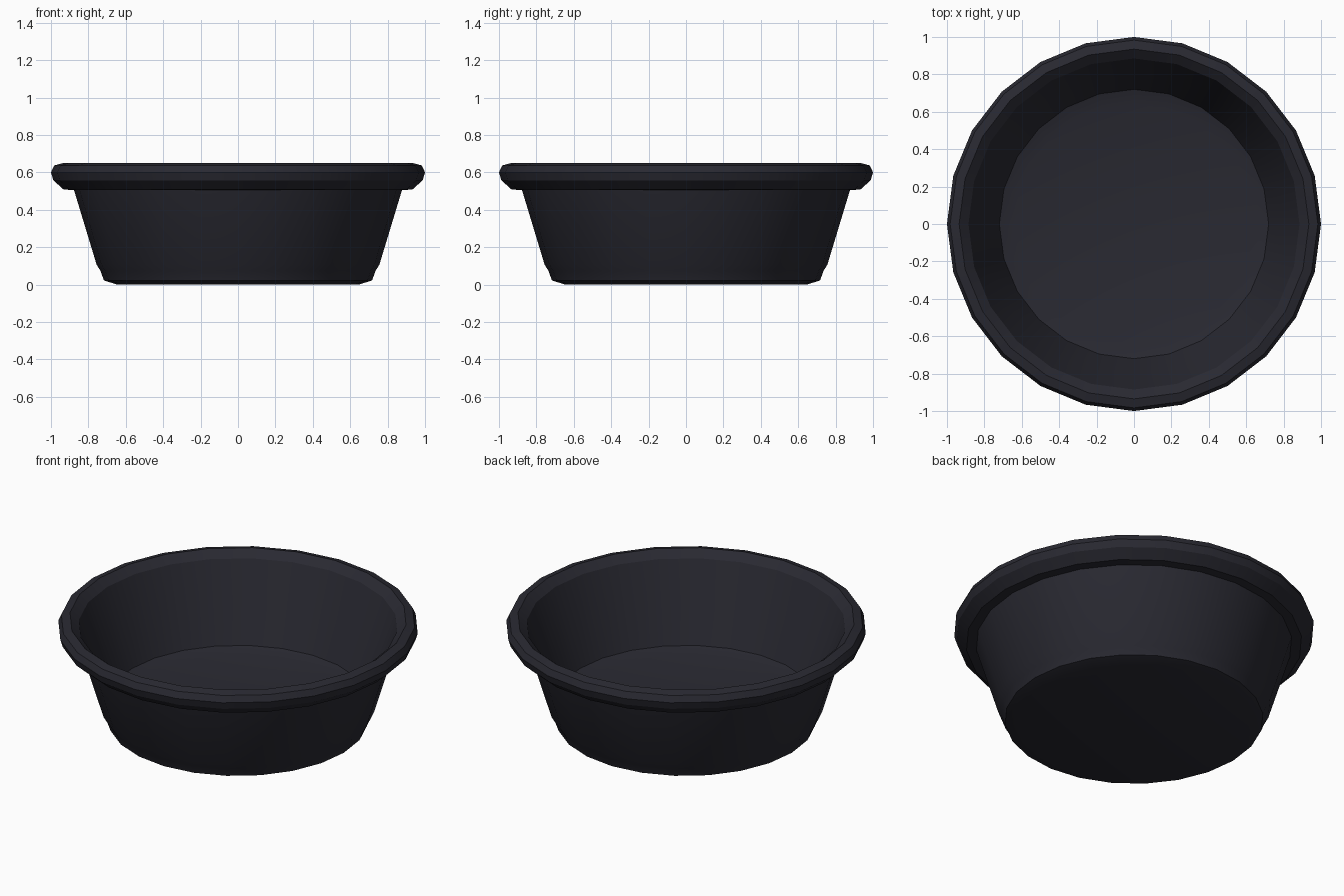
import bpy, bmesh, math

if "Cube" in bpy.data.objects:
    bpy.data.objects.remove(bpy.data.objects["Cube"])

SIDES = 24
# (radius, height) profile: underside, outer wall, rolled rim, inner wall, floor
PROFILE = [(0.645, 0.0), (0.717, 0.022), (0.735, 0.073), (0.756, 0.107), (0.877, 0.506),
           (0.932, 0.508), (0.987, 0.557), (1.0, 0.60),
           (0.983, 0.637), (0.935, 0.65), (0.885, 0.608), (0.72, 0.152), (0.64, 0.128)]

mat = bpy.data.materials.new("charcoal plastic")
mat.diffuse_color = (0.022, 0.022, 0.031, 1)
mat.use_nodes = True
mat.node_tree.nodes["Principled BSDF"].inputs["Base Color"].default_value = mat.diffuse_color

# bowl: profile turned around the z axis
bm = bmesh.new()
rings = []
for r, z in PROFILE:
    rings.append([bm.verts.new((r * math.cos(math.tau * i / SIDES),
                                r * math.sin(math.tau * i / SIDES), z))
                  for i in range(SIDES)])
for a, b in zip(rings, rings[1:]):
    for i in range(SIDES):
        j = (i + 1) % SIDES
        bm.faces.new((a[i], a[j], b[j], b[i]))
# base and inner floor
bm.faces.new(rings[0][::-1])
bm.faces.new(rings[-1])
bm.normal_update()

mesh = bpy.data.meshes.new("bowl")
bm.to_mesh(mesh)
bm.free()
mesh.materials.append(mat)
bowl = bpy.data.objects.new("bowl", mesh)
bpy.context.collection.objects.link(bowl)

# smooth walls, crisp rim and base edges
bpy.context.view_layer.objects.active = bowl
bowl.select_set(True)
bpy.ops.object.shade_smooth_by_angle(angle=math.radians(28))
